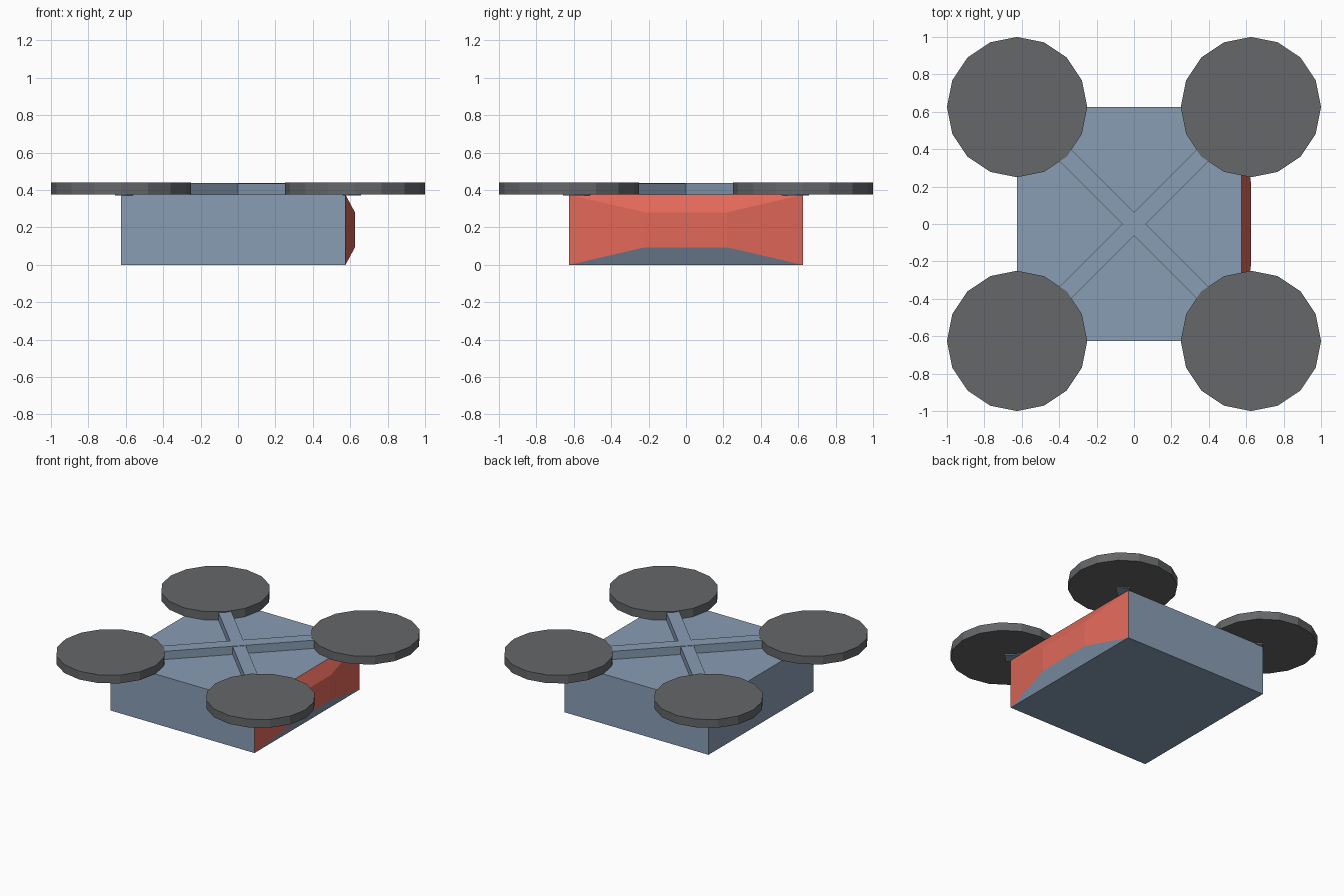
import bpy, bmesh
from math import radians
from mathutils import Matrix, Vector

if "Cube" in bpy.data.objects:
    bpy.data.objects.remove(bpy.data.objects["Cube"])


def material(name, color):
    m = bpy.data.materials.new(name)
    m.diffuse_color = (*color, 1)
    m.use_nodes = True
    m.node_tree.nodes["Principled BSDF"].inputs["Base Color"].default_value = m.diffuse_color
    return m


BLUE = material("blue", (0.25, 0.34, 0.46))
RED = material("red", (0.75, 0.14, 0.10))
DARK = material("dark_grey", (0.13, 0.135, 0.14))


def finish(name, bm, *mats):
    mesh = bpy.data.meshes.new(name)
    bm.to_mesh(mesh)
    bm.free()
    for m in mats:
        mesh.materials.append(m)
    obj = bpy.data.objects.new(name, mesh)
    bpy.context.collection.objects.link(obj)
    return obj


def box(bm, lo, hi):
    lo, hi = Vector(lo), Vector(hi)
    mat = Matrix.Translation((lo + hi) / 2) @ Matrix.Diagonal((*(hi - lo), 1))
    bmesh.ops.create_cube(bm, size=1, matrix=mat)


# Body: box whose +x end is inset and pushed out into a faceted red panel
bm = bmesh.new()
box(bm, (-0.625, -0.625, 0), (0.575, 0.625, 0.375))
bm.normal_update()
front = max(bm.faces, key=lambda f: f.normal.x)
facets = bmesh.ops.inset_region(bm, faces=[front], thickness=0.05)["faces"]
for v in front.verts:
    v.co = (0.625, 0.22 if v.co.y > 0 else -0.22, 0.281 if v.co.z > 0.1875 else 0.094)
bm.normal_update()
for f in facets + [front]:
    f.material_index = 0 if f.normal.z < -0.3 else 1
finish("body", bm, BLUE, RED)

# Crossed diagonal arms, reaching the rotor centres
for name, angle, bottom, top in (("arm_a", 45, 0.371, 0.437), ("arm_b", -45, 0.370, 0.434)):
    bm = bmesh.new()
    box(bm, (-0.884, -0.045, bottom), (0.884, 0.045, top))
    bmesh.ops.rotate(bm, verts=bm.verts, matrix=Matrix.Rotation(radians(angle), 3, 'Z'))
    finish(name, bm, BLUE)

# Four sixteen-sided rotor discs
for sx, x_name in ((-1, "left"), (1, "right")):
    for sy, y_name in ((-1, "front"), (1, "back")):
        bm = bmesh.new()
        bmesh.ops.create_cone(bm, cap_ends=True, segments=16, radius1=0.375, radius2=0.375,
                              depth=0.0625,
                              matrix=Matrix.Translation((sx * 0.625, sy * 0.625, 0.408)))
        finish(f"rotor_{y_name}_{x_name}", bm, DARK)
